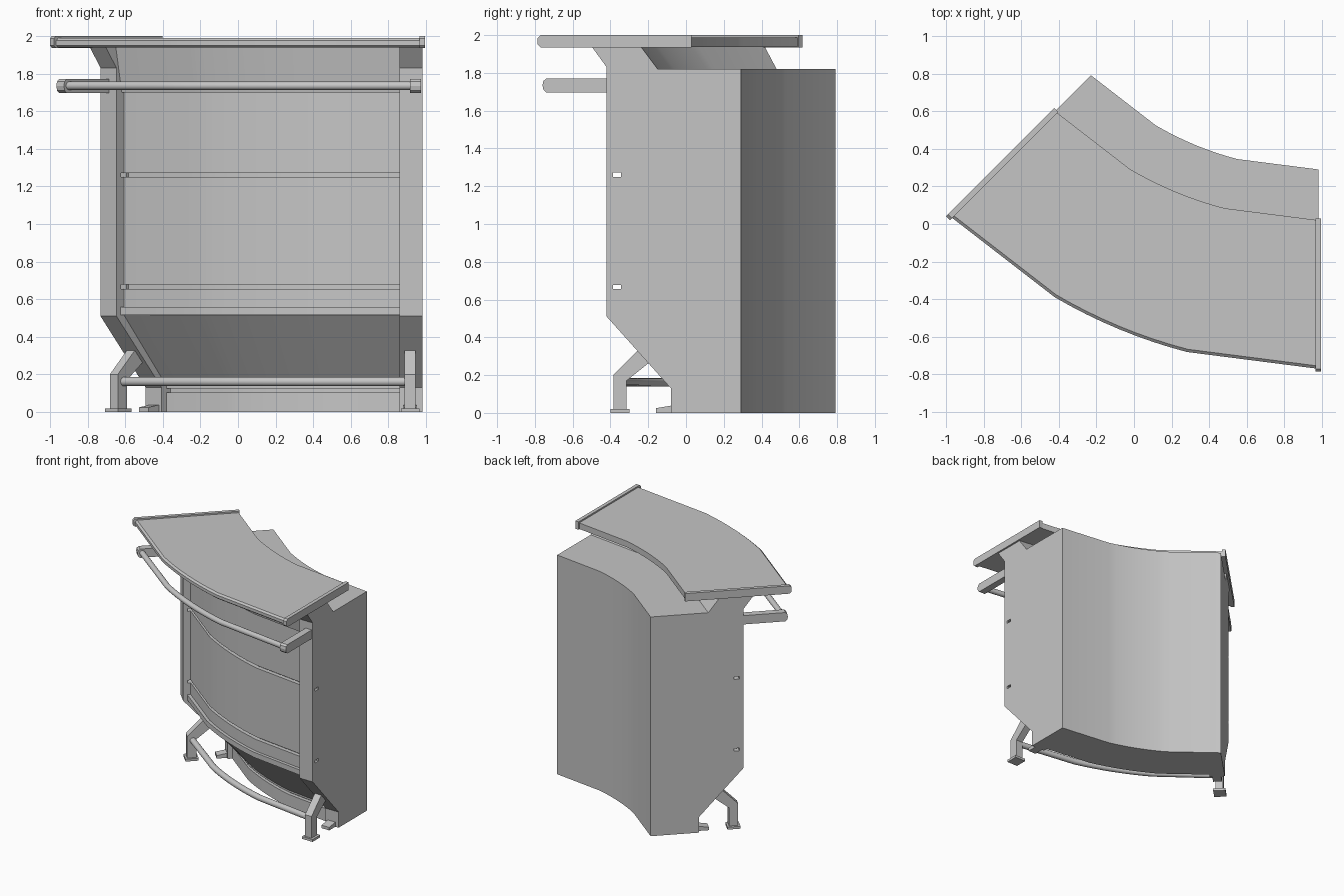
import bpy
import bmesh
from math import sin, cos, pi, radians
from mathutils import Vector

if "Cube" in bpy.data.objects:
    bpy.data.objects.remove(bpy.data.objects["Cube"], do_unlink=True)

# Single painted grey
grey = bpy.data.materials.new("light_grey")
grey.use_nodes = True
colour = (0.56, 0.56, 0.56, 1)
grey.diffuse_color = colour
grey.node_tree.nodes["Principled BSDF"].inputs["Base Color"].default_value = colour

# The counter bends through 45 degrees round this centre
CENTRE = Vector((0.98, 2.0, 0))
TURN = 45
BEND_START, BEND_END, STEPS = 14.6, 30.4, 8


def radial(deg):
    a = radians(deg)
    return Vector((-sin(a), -cos(a), 0))


def loft(name, rings):
    """Join closed rings of points into a capped solid."""
    bm = bmesh.new()
    loops = [[bm.verts.new(p) for p in ring] for ring in rings]
    n = len(loops[0])
    for a, b in zip(loops, loops[1:]):
        for i in range(n):
            j = (i + 1) % n
            bm.faces.new((a[i], a[j], b[j], b[i]))
    bm.faces.new(loops[0])
    bm.faces.new(loops[-1])
    bmesh.ops.recalc_face_normals(bm, faces=bm.faces)
    mesh = bpy.data.meshes.new(name)
    bm.to_mesh(mesh)
    bm.free()
    mesh.materials.append(grey)
    obj = bpy.data.objects.new(name, mesh)
    bpy.context.collection.objects.link(obj)
    return obj


def activate(obj):
    bpy.ops.object.select_all(action="DESELECT")
    obj.select_set(True)
    bpy.context.view_layer.objects.active = obj


def sweep(name, profile, trim=0):
    """Sweep a (radius, height) profile along the bend."""
    span = BEND_END - BEND_START
    angles = [trim] + [BEND_START + span * i / STEPS for i in range(STEPS + 1)] + [TURN - trim]
    obj = loft(name, [[CENTRE + radial(d) * r + Vector((0, 0, z)) for r, z in profile]
                      for d in angles])
    activate(obj)
    bpy.ops.object.shade_smooth_by_angle(angle=radians(30))
    return obj


def plate(name, profile, near, far, side):
    """Extrude a (radius, height) profile inward from one end of the counter."""
    deg = 0 if side == "left" else TURN
    out = radial(deg)
    inward = Vector((out.y, -out.x, 0)) * (1 if side == "left" else -1)
    return loft(f"{side}_{name}", [[CENTRE + out * r + inward * t + Vector((0, 0, z))
                                    for r, z in profile] for t in (near, far)])


def box(r0, r1, z0, z1):
    return [(r0, z0), (r1, z0), (r1, z1), (r0, z1)]


def disc(r, z, radius, n=14):
    return [(r + radius * cos(2 * pi * i / n), z + radius * sin(2 * pi * i / n))
            for i in range(n)]


def groove(r, z, depth, height):
    return [(r, z), (r - depth, z), (r - depth, z + height), (r, z + height)]


# Curved cabinet with grooved front, sloping toe space and narrow neck
GROOVES = (0.655, 1.25)
FRONT = 2.378
front = [p for z in GROOVES for p in groove(FRONT, z, 0.033, 0.022)]
sweep("cabinet",
      [(1.71, 0), (2.06, 0)] + groove(2.06, 0.105, 0.03, 0.02) + [(2.06, 0.14), (FRONT, 0.515)]
      + front + [(FRONT, 1.7), (2.395, 1.7), (2.44, 1.94), (2.24, 1.94), (2.15, 1.82), (1.71, 1.82)])
sweep("front_ledge", box(2.35, 2.402, 0.515, 0.558), 0.5)

# Worktop with a softened front edge
sweep("worktop", [(1.98, 1.938), (2.755, 1.938), (2.77, 1.95), (2.77, 1.975),
                  (2.755, 1.988), (1.98, 1.988)])

# Rails
sweep("hand_rail", disc(2.725, 1.735, 0.022), 0.9)
sweep("foot_rail", disc(2.345, 0.162, 0.024), 1.6)

panel = [(2.0, 0), (2.08, 0), (2.08, 0.13), (2.42, 0.51), (2.42, 1.83), (2.5, 1.94),
         (2.24, 1.94), (2.15, 1.82), (2.0, 1.82)]
edge_cap = [(1.97, 1.935), (2.77, 1.935), (2.785, 1.95), (2.785, 1.985), (2.77, 2), (1.97, 2)]
rail_arm = [(2.4, 1.697), (2.74, 1.697), (2.755, 1.71), (2.76, 1.735), (2.755, 1.757),
            (2.74, 1.77), (2.4, 1.77)]
leg = [(2.315, 0.01), (2.385, 0.01), (2.385, 0.2), (2.255, 0.33), (2.19, 0.27), (2.315, 0.17)]
toe = [(2.05, 0), (2.16, 0), (2.16, 0.025), (2.07, 0.04)]

for side in ("left", "right"):
    # End panel, slotted where the grooves run out
    end = plate("end_panel", panel, 0, 0.12, side)
    for z in GROOVES:
        cutter = plate("slot_cutter", box(2.345, 2.387, z, z + 0.022), -0.05, 0.2, side)
        cutter.hide_render = True
        activate(end)
        cut = end.modifiers.new("slot", "BOOLEAN")
        cut.operation = "DIFFERENCE"
        cut.solver = "EXACT"
        cut.object = cutter
        bpy.ops.object.modifier_apply(modifier=cut.name)
        bpy.data.objects.remove(cutter, do_unlink=True)
    # Trim, rail supports and feet
    plate("worktop_edge_cap", edge_cap, -0.015, 0.015, side)
    plate("hand_rail_arm", rail_arm, 0.008, 0.065, side)
    plate("foot_rail_leg", leg, 0.035, 0.095, side)
    plate("leg_base", box(2.3, 2.4, 0, 0.02), 0.015, 0.112, side)
    plate("toe_foot", toe, 0.03, 0.1, side)
